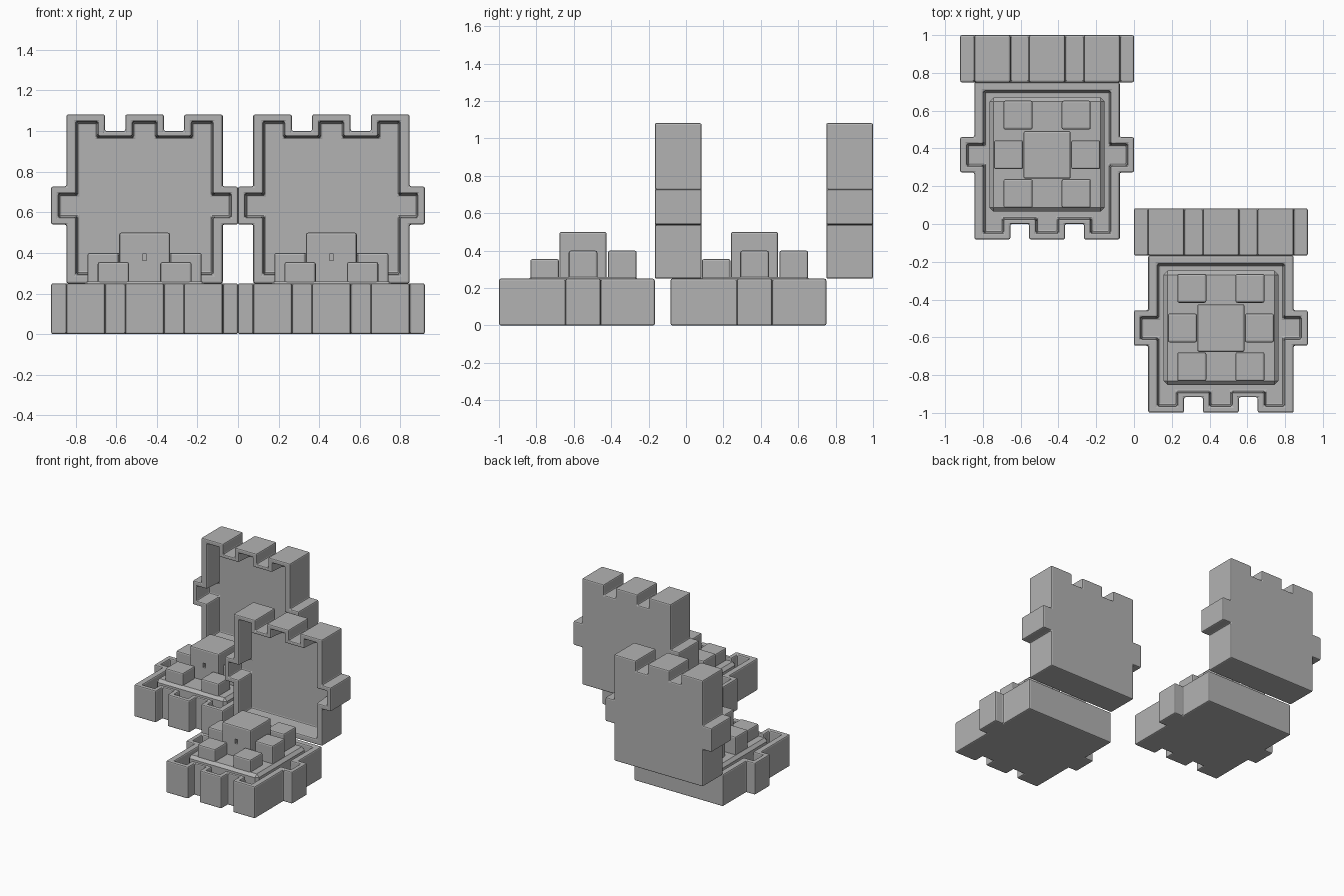
import bpy, bmesh
from mathutils import Vector

if "Cube" in bpy.data.objects:
    bpy.data.objects.remove(bpy.data.objects["Cube"])

grey = bpy.data.materials.new("plain_grey")
grey.diffuse_color = (0.45, 0.45, 0.45, 1)
grey.use_nodes = True
grey.node_tree.nodes["Principled BSDF"].inputs["Base Color"].default_value = grey.diffuse_color

DEPTH = 0.25
CAVITY_FLOOR = 0.10


def outline(half, tab, tab_lo, tab_hi, base, top, notch, n_in, n_out):
    """Half profile with side tab and two notches, mirrored in u."""
    right = [(half, base), (half, tab_lo), (tab, tab_lo), (tab, tab_hi),
             (half, tab_hi), (half, top), (n_out, top), (n_out, notch),
             (n_in, notch), (n_in, top)]
    return right + [(-u, v) for u, v in reversed(right)]


def finish(name, bm, bevel, segments=2):
    bmesh.ops.recalc_face_normals(bm, faces=bm.faces)
    mesh = bpy.data.meshes.new(name)
    bm.to_mesh(mesh)
    bm.free()
    mesh.materials.append(grey)
    ob = bpy.data.objects.new(name, mesh)
    bpy.context.collection.objects.link(ob)
    if bevel:
        mod = ob.modifiers.new("soft_edges", 'BEVEL')
        mod.width = bevel
        mod.segments = segments
        mod.limit_method = 'ANGLE'
    return ob


def tray(name, place):
    """Notched open box; place maps (u, v, w) to the world."""
    outer = outline(.385, .46, .29, .477, 0, .832, .75, .095, .195)
    inner = outline(.336, .425, .325, .442, .045, .797, .725, .06, .23)
    floor = outline(.330, .419, .331, .436, .051, .791, .719, .054, .236)
    bm = bmesh.new()
    rings = [[bm.verts.new(place(u, v, w)) for u, v in pts] for pts, w in
             ((outer, 0), (outer, DEPTH), (inner, DEPTH), (floor, CAVITY_FLOOR))]
    for a, b in zip(rings, rings[1:]):
        for i in range(len(a)):
            j = (i + 1) % len(a)
            bm.faces.new((a[i], a[j], b[j], b[i]))
    bm.faces.new(rings[0])
    bm.faces.new(rings[-1])
    return finish(name, bm, 0.009)


def box(name, lo, hi, bevel=0.01, segments=2):
    lo, hi = Vector(lo), Vector(hi)
    bm = bmesh.new()
    bmesh.ops.create_cube(bm, size=1)
    for v in bm.verts:
        v.co = Vector((lo[i] + (v.co[i] + .5) * (hi[i] - lo[i]) for i in range(3)))
    return finish(name, bm, bevel, segments)


# Two identical opened cases, placed on a diagonal
for side, cx, oy in (("left", -.46, 0), ("right", .46, -.917)):
    # Lower tray and upright lid share one profile, meeting at the hinge line
    tray(side + "_base_tray", lambda u, v, w: (cx + u, .75 + oy - v, w))
    tray(side + "_upright_lid", lambda u, v, w: (cx + u, 1 + oy - w, .25 + v))

    # Raised platform inside the tray
    box(side + "_platform", (cx - .305, .065 + oy, CAVITY_FLOOR - .01),
        (cx + .305, .67 + oy, .26), .022, 1)

    # Tall middle block with a small keyhole in front
    middle = box(side + "_middle_block", (cx - .125, .24 + oy, .24),
                 (cx + .125, .492 + oy, .5))
    cutter = box(side + "_keyhole_cutter", (cx - .01, .2 + oy, .362),
                 (cx + .01, .265 + oy, .396), 0)
    cutter.hide_render = True
    cutter.hide_set(True)
    cut = middle.modifiers.new("keyhole", 'BOOLEAN')
    cut.object = cutter
    cut.operation = 'DIFFERENCE'

    # Small blocks around it, mirrored left and right
    for s in (-1, 1):
        for name, u, y, top in (("front_block", .154, .085, .355),
                                ("side_block", .204, .29, .40),
                                ("back_block", .154, .5, .40)):
            c = cx + s * u
            box(f"{side}_{name}", (c - .077, y + oy, .24),
                (c + .077, y + .153 + oy, top))
